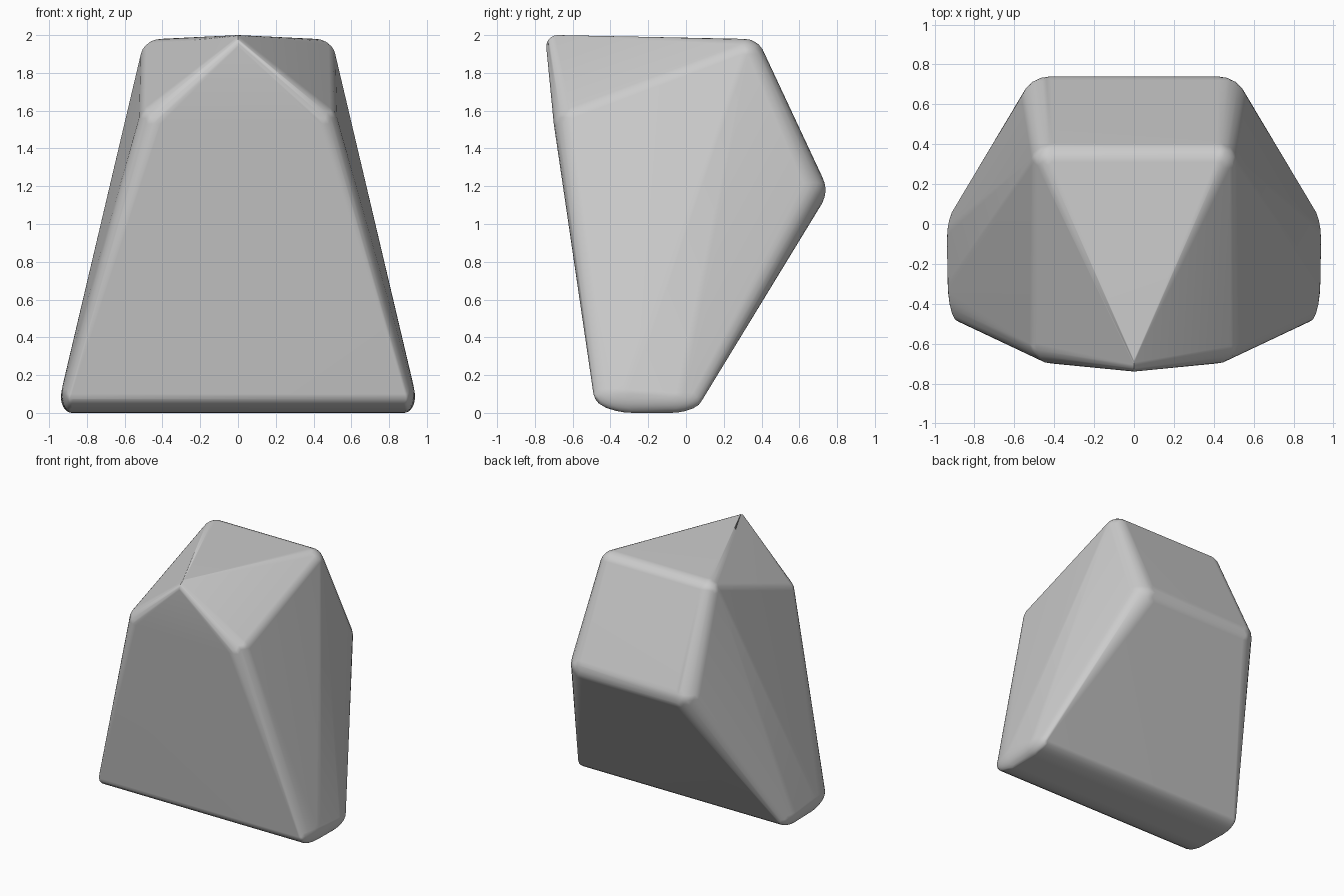
import bpy, bmesh, math
from mathutils import Matrix, Vector

if "Cube" in bpy.data.objects:
    bpy.data.objects.remove(bpy.data.objects["Cube"])

# Rounded corners of the boulder: centre, radii (mirrored in x)
corners = [
    ((0.88, -0.28, 0.10), (0.055, 0.21, 0.10)),   # bottom front
    ((0.88, -0.08, 0.085), (0.058, 0.17, 0.085)), # bottom back
    ((0.41, -0.58, 1.53), (0.12, 0.12, 0.12)),    # front shoulder
    ((0.41, 0.31, 1.87), (0.11, 0.11, 0.11)),     # top back
    ((0.42, 0.60, 1.18), (0.15, 0.14, 0.14)),     # back ridge
    ((0.0, -0.68, 1.94), (0.008, 0.06, 0.06)),    # front peak
]

bm = bmesh.new()
for centre, radii in corners:
    for side in ((1, -1) if centre[0] else (1,)):
        place = (Matrix.Translation((side * centre[0], centre[1], centre[2]))
                 @ Matrix.Diagonal((*radii, 1)))
        bmesh.ops.create_icosphere(bm, subdivisions=3, radius=1, matrix=place)

# Keep only the points and wrap a tight skin round them
bmesh.ops.delete(bm, geom=bm.faces[:], context='FACES_KEEP_BOUNDARY')
points = [v.co.copy() for v in bm.verts]
bm.free()
if not points:
    points = []
    tmp = bmesh.new()
    for centre, radii in corners:
        for side in ((1, -1) if centre[0] else (1,)):
            place = (Matrix.Translation((side * centre[0], centre[1], centre[2]))
                     @ Matrix.Diagonal((*radii, 1)))
            bmesh.ops.create_icosphere(tmp, subdivisions=3, radius=1, matrix=place)
    points = [v.co.copy() for v in tmp.verts]
    tmp.free()

bm = bmesh.new()
for p in points:
    bm.verts.new(p)
hull = bmesh.ops.convex_hull(bm, input=bm.verts[:])
bmesh.ops.delete(bm, geom=[v for v in bm.verts if not v.link_faces], context='VERTS')
bmesh.ops.dissolve_limit(bm, angle_limit=math.radians(1), verts=bm.verts[:], edges=bm.edges[:])
bmesh.ops.recalc_face_normals(bm, faces=bm.faces[:])

mesh = bpy.data.meshes.new("boulder")
bm.to_mesh(mesh)
bm.free()
boulder = bpy.data.objects.new("boulder", mesh)
bpy.context.collection.objects.link(boulder)

# Smooth rounded edges, flat large faces
bpy.context.view_layer.objects.active = boulder
boulder.select_set(True)
bpy.ops.object.shade_smooth_by_angle(angle=math.radians(40))
boulder.modifiers.new("flat_faces", 'WEIGHTED_NORMAL').keep_sharp = True
